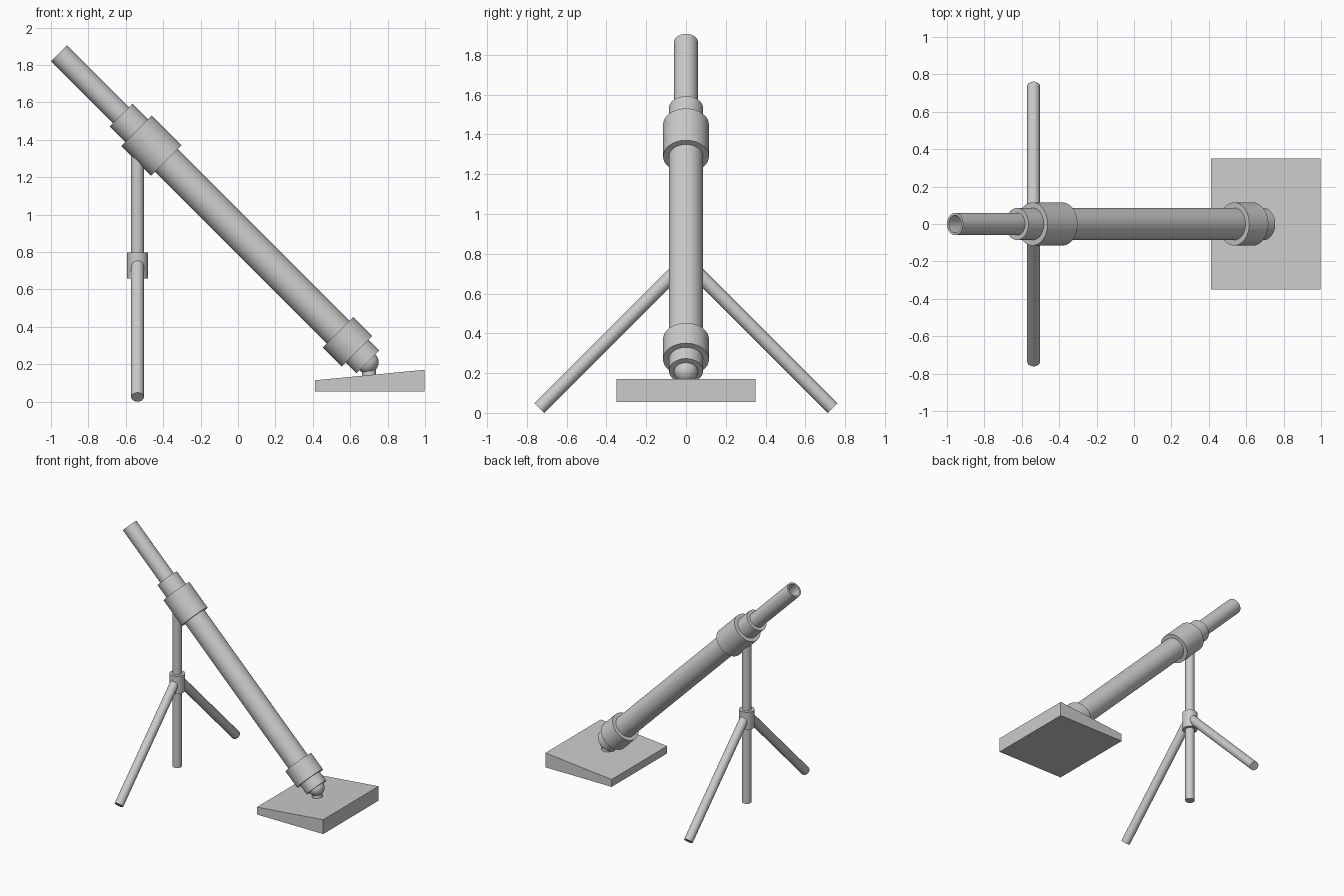
import bpy
import bmesh
import math
from mathutils import Vector

if "Cube" in bpy.data.objects:
    bpy.data.objects.remove(bpy.data.objects["Cube"])

SEGMENTS = 48


def finish(bm, name, smooth=True):
    bmesh.ops.recalc_face_normals(bm, faces=bm.faces)
    mesh = bpy.data.meshes.new(name)
    bm.to_mesh(mesh)
    bm.free()
    obj = bpy.data.objects.new(name, mesh)
    bpy.context.collection.objects.link(obj)
    if smooth:
        bpy.ops.object.select_all(action='DESELECT')
        bpy.context.view_layer.objects.active = obj
        obj.select_set(True)
        bpy.ops.object.shade_smooth_by_angle(angle=math.radians(35))
    return obj


def lathe(name, start, end, profile):
    """Revolve (radius, distance from start) points around the line start-end."""
    start, end = Vector(start), Vector(end)
    rot = (end - start).to_track_quat('Z', 'Y')
    bm = bmesh.new()
    rings = []
    for r, t in profile:
        if r == 0:
            rings.append([bm.verts.new(start + rot @ Vector((0, 0, t)))] * SEGMENTS)
            continue
        ring = []
        for i in range(SEGMENTS):
            a = 2 * math.pi * i / SEGMENTS
            ring.append(bm.verts.new(start + rot @ Vector((r * math.cos(a), r * math.sin(a), t))))
        rings.append(ring)
    for lo, hi in zip(rings, rings[1:]):
        for i in range(SEGMENTS):
            j = (i + 1) % SEGMENTS
            bm.faces.new(list(dict.fromkeys((lo[i], lo[j], hi[j], hi[i]))))
    return finish(bm, name)


def rod(name, start, end, radius):
    length = (Vector(end) - Vector(start)).length
    return lathe(name, start, end, [(0, 0), (radius, 0), (radius, length), (0, length)])


def on_axis(x):
    """Point on the 45 degree barrel axis at the given x."""
    return (x, 0, 0.906 - x)


# Inclined tube: main body, two clamping collars, thin hollow muzzle
rod("main_tube", on_axis(-0.625), on_axis(0.694), 0.086)
rod("upper_collar", on_axis(-0.543), on_axis(-0.383), 0.115)
rod("lower_collar", on_axis(0.535), on_axis(0.637), 0.115)
lathe("muzzle_tube", on_axis(-0.957), on_axis(0),
      [(0, 0.45), (0.047, 0.45), (0.047, 0), (0.06, 0), (0.06, 0.55), (0, 0.55)])

# Ball joint at the foot of the tube
bm = bmesh.new()
bmesh.ops.create_uvsphere(bm, u_segments=32, v_segments=16, radius=0.06)
bmesh.ops.translate(bm, verts=bm.verts, vec=(0.692, 0, 0.21))
finish(bm, "ball_joint")
lathe("ball_neck", (0.703, 0, 0.13), (0.695, 0, 0.21),
      [(0, 0), (0.038, 0), (0.036, 0.06), (0, 0.06)])

# Wedge base plate, extruded across y
bm = bmesh.new()
outline = [(0.412, 0.055), (0.998, 0.055), (0.998, 0.17), (0.412, 0.114)]
side = bm.faces.new([bm.verts.new((x, -0.35, z)) for x, z in outline])
out = bmesh.ops.extrude_face_region(bm, geom=[side])
bmesh.ops.translate(bm, vec=(0, 0.7, 0),
                    verts=[v for v in out["geom"] if isinstance(v, bmesh.types.BMVert)])
finish(bm, "base_plate", smooth=False)

# Stand: central post, sleeve and two splayed legs
STAND_X = -0.537
rod("stand_post", (STAND_X, 0, 0.055), (STAND_X, 0, 1.37), 0.034)
rod("stand_sleeve", (STAND_X, 0, 0.657), (STAND_X, 0, 0.797), 0.056)
for label, s in (("front_leg", -1), ("back_leg", 1)):
    rod(label, (STAND_X, s * 0.03, 0.731), (STAND_X, s * 0.737, 0.024), 0.034)
